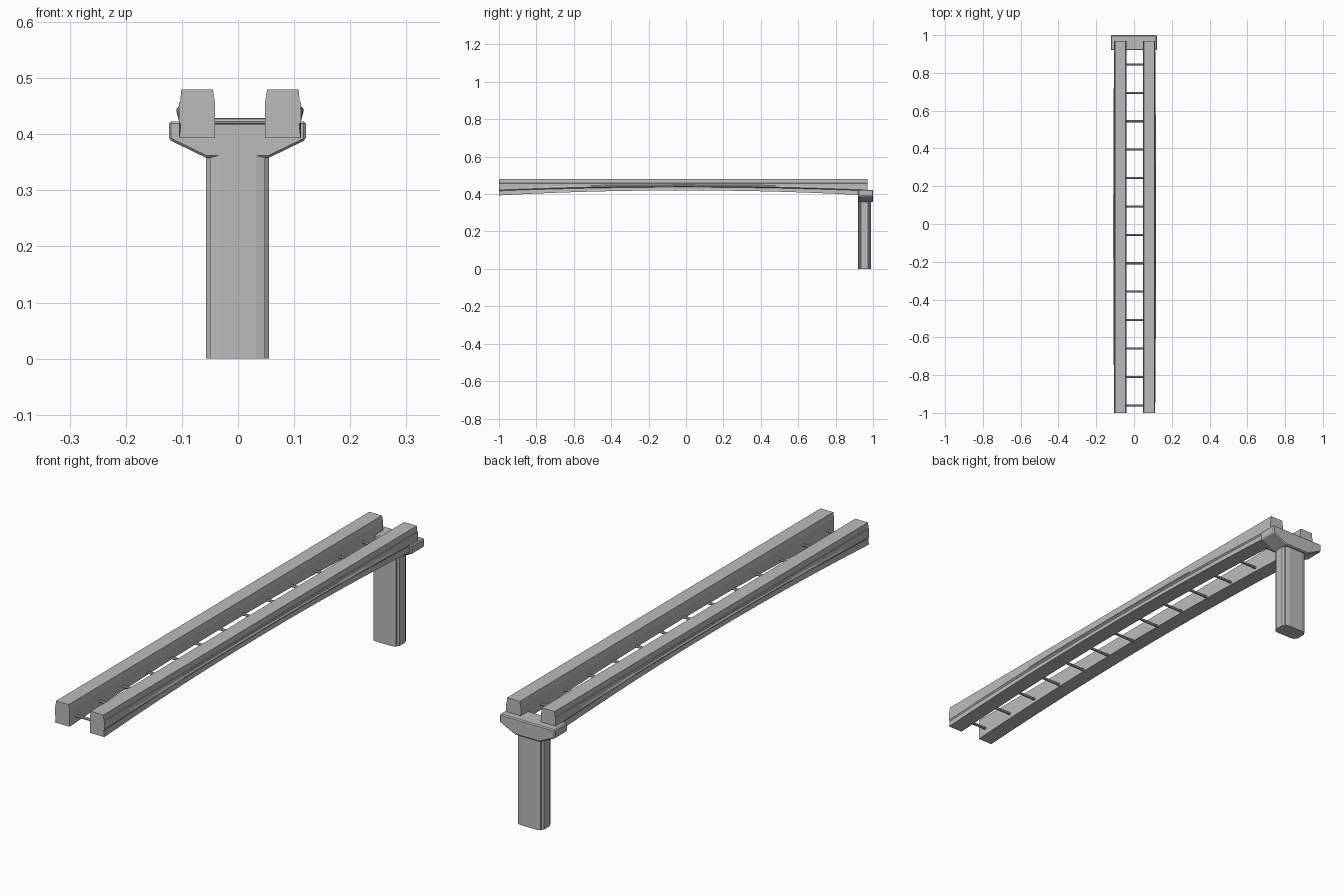
import bpy, bmesh
from mathutils import Matrix

cube = bpy.data.objects.get("Cube")
if cube:
    bpy.data.objects.remove(cube, do_unlink=True)

concrete = bpy.data.materials.new("concrete_grey")
concrete.use_nodes = True
grey = (0.5, 0.5, 0.5, 1)
concrete.diffuse_color = grey
concrete.node_tree.nodes["Principled BSDF"].inputs["Base Color"].default_value = grey


def finish(name, bm):
    bmesh.ops.recalc_face_normals(bm, faces=bm.faces)
    mesh = bpy.data.meshes.new(name)
    bm.to_mesh(mesh)
    bm.free()
    mesh.materials.append(concrete)
    obj = bpy.data.objects.new(name, mesh)
    bpy.context.collection.objects.link(obj)
    return obj


def loft(name, sections):
    """Skin a closed solid through matching rings of points."""
    bm = bmesh.new()
    rings = [[bm.verts.new(p) for p in ring] for ring in sections]
    n = len(rings[0])
    for a, b in zip(rings, rings[1:]):
        for i in range(n):
            j = (i + 1) % n
            bm.faces.new((a[i], a[j], b[j], b[i]))
    bm.faces.new(rings[0])
    bm.faces.new(rings[-1])
    return finish(name, bm)


# Guideway beams: arched underside, side ledge that swells towards midspan
BEAM_START, BEAM_END, SPAN_STEPS = -1.0, 0.97, 12


def beam_section(side, t):
    rise = 1 - (2 * t - 1) ** 2
    lift, swell = 0.027 * rise, 0.005 * rise
    profile = [
        (-0.028, 0.48), (0.028, 0.48), (0.030, 0.458), (0.032, 0.457),
        (0.032, 0.436 + 0.014 * rise), (0.032 + swell, 0.428 + 0.017 * rise),
        (0.032 + swell, 0.422 + 0.020 * rise), (0.029, 0.417 + 0.020 * rise),
        (0.032, 0.393 + lift), (-0.032, 0.393 + lift), (-0.032, 0.457),
    ]
    y = BEAM_START + (BEAM_END - BEAM_START) * t
    return [(0.0035 + side * (0.0765 + x), y, z) for x, z in profile]


for name, side in (("left_beam", 1), ("right_beam", -1)):
    loft(name, [beam_section(side, i / SPAN_STEPS) for i in range(SPAN_STEPS + 1)])

# Cross rods tying the beams together
rods = bmesh.new()
for i in range(13):
    place = Matrix.Translation((0.0035, -0.96 + 0.1504 * i, 0.423)) @ Matrix.Rotation(1.5708, 4, 'Y')
    bmesh.ops.create_cone(rods, cap_ends=True, segments=8, radius1=0.0055,
                          radius2=0.0055, depth=0.1, matrix=place)
finish("cross_rods", rods)

# Pier cap with a flared underside
half = [(0.122, 0.423), (0.122, 0.39), (0.056, 0.358)]
cap_profile = half + [(-x, z) for x, z in reversed(half)]
cap = loft("pier_cap", [[(x - 0.001, y, z) for x, z in cap_profile] for y in (0.92, 1.0)])
bevel = cap.modifiers.new("edge_chamfer", 'BEVEL')
bevel.width = 0.004
bevel.segments = 1

# Pier column with notched corners
quarter = [(0.033, 0.035), (0.049, 0.031), (0.049, 0.025), (0.056, 0.019)]
right_half = quarter + [(x, -y) for x, y in reversed(quarter)]
plan = right_half + [(-x, -y) for x, y in right_half]
loft("pier_column", [[(x - 0.001, 0.955 + y, z) for x, y in plan] for z in (0, 0.362)])
